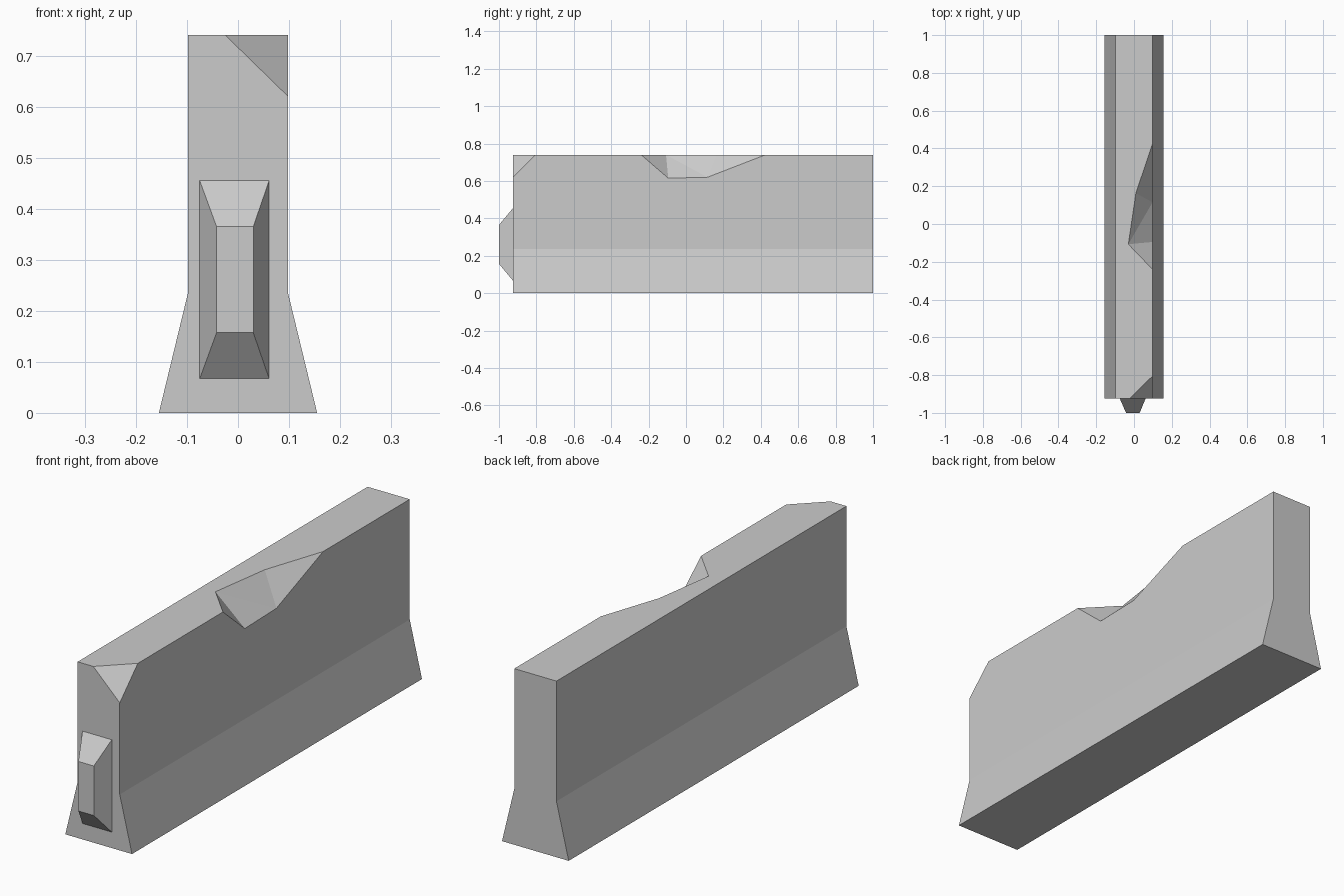
import bpy
import bmesh

cube = bpy.data.objects.get("Cube")
if cube:
    bpy.data.objects.remove(cube, do_unlink=True)

concrete = bpy.data.materials.new("concrete_grey")
concrete.use_nodes = True
GREY = (0.6, 0.6, 0.6, 1)
concrete.diffuse_color = GREY
concrete.node_tree.nodes["Principled BSDF"].inputs["Base Color"].default_value = GREY

FRONT, BACK, TOP, SIDE = -0.925, 1.0, 0.74, 0.098


def add_object(name, bm):
    bmesh.ops.recalc_face_normals(bm, faces=bm.faces)
    mesh = bpy.data.meshes.new(name)
    bm.to_mesh(mesh)
    bm.free()
    mesh.materials.append(concrete)
    obj = bpy.data.objects.new(name, mesh)
    bpy.context.collection.objects.link(obj)
    return obj


def loft(name, start, end):
    """Solid between two matching loops of points."""
    bm = bmesh.new()
    a = [bm.verts.new(p) for p in start]
    b = [bm.verts.new(p) for p in end]
    bm.faces.new(a)
    bm.faces.new(b)
    for i in range(len(a)):
        j = (i + 1) % len(a)
        bm.faces.new((a[i], a[j], b[j], b[i]))
    return add_object(name, bm)


def chip(target, name, points):
    """Break a convex chunk out of the target."""
    bm = bmesh.new()
    for p in points:
        bm.verts.new(p)
    bmesh.ops.convex_hull(bm, input=bm.verts)
    cutter = add_object(name, bm)
    cutter.hide_render = True
    mod = target.modifiers.new(name, 'BOOLEAN')
    mod.operation = 'DIFFERENCE'
    mod.solver = 'EXACT'
    mod.object = cutter
    bpy.context.view_layer.objects.active = target
    bpy.ops.object.modifier_apply(modifier=name)
    bpy.data.objects.remove(cutter, do_unlink=True)


# Barrier wall: flared foot and upright upper part
half = [(0.155, 0), (SIDE, 0.235), (SIDE, TOP)]
profile = half + [(-x, z) for x, z in reversed(half)]
wall = loft("barrier_wall",
            [(x, FRONT, z) for x, z in profile],
            [(x, BACK, z) for x, z in profile])

# Broken front corner; the last point lies clear of the wall
chip(wall, "corner_chip", [
    (-0.025, FRONT, TOP), (SIDE, FRONT, 0.62), (SIDE, -0.805, TOP),
    (0.3, -1.15, 0.95)])

# Broken chunk along the top edge
chip(wall, "edge_chip", [
    (SIDE, -0.24, TOP), (-0.03, -0.107, TOP), (0.01, 0.163, TOP),
    (SIDE, 0.425, TOP), (SIDE, -0.095, 0.615), (SIDE, 0.115, 0.62),
    (0.2, 0.05, 0.85)])


# Tapered connecting key on the front end
def rectangle(x0, x1, z0, z1, y):
    return [(x0, y, z0), (x1, y, z0), (x1, y, z1), (x0, y, z1)]


loft("connecting_key",
     rectangle(-0.075, 0.061, 0.067, 0.455, FRONT),
     rectangle(-0.042, 0.03, 0.157, 0.365, -1.0))
